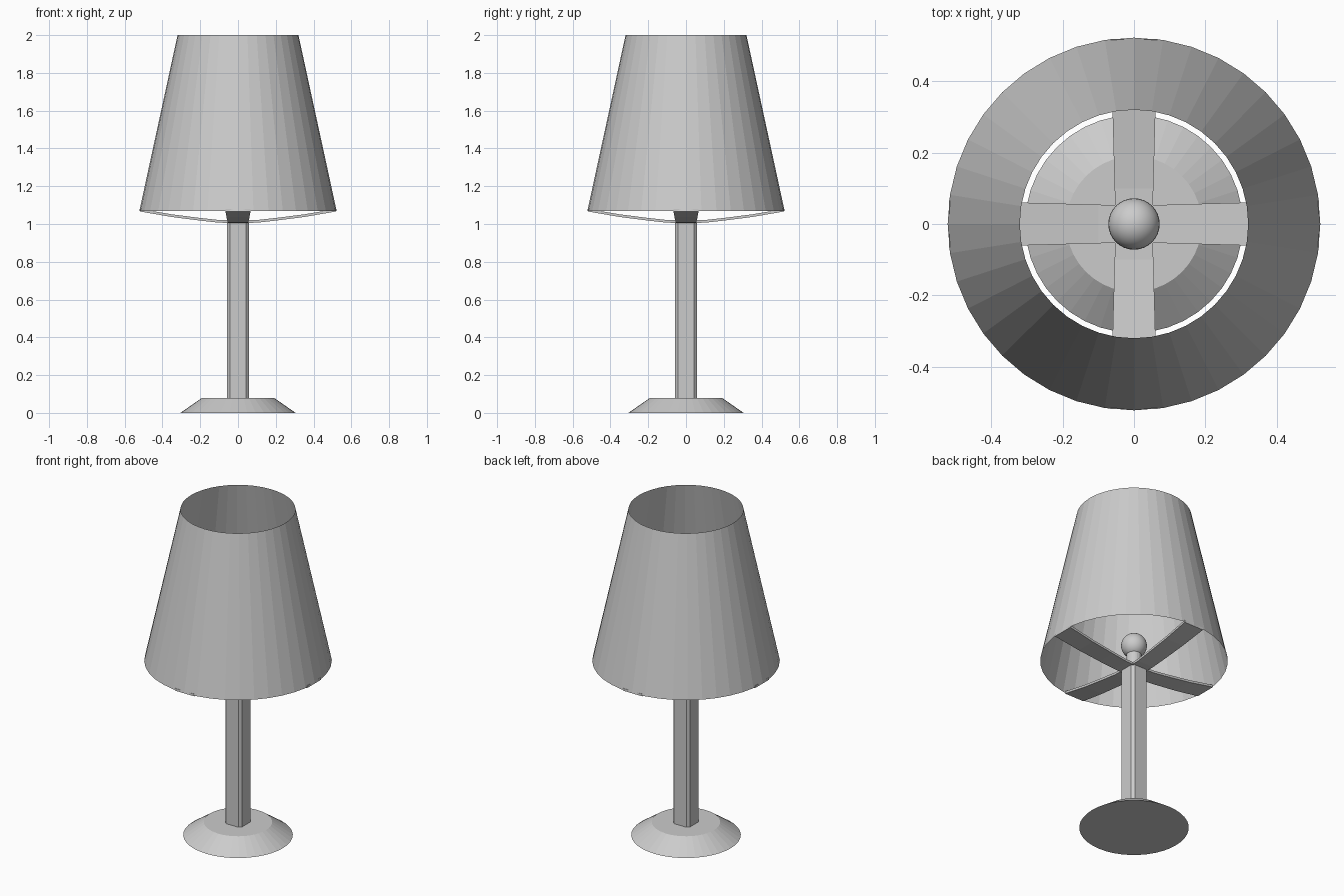
import bpy, bmesh, math
from mathutils import Matrix

if "Cube" in bpy.data.objects:
    bpy.data.objects.remove(bpy.data.objects["Cube"])

grey = bpy.data.materials.new("light grey")
grey.diffuse_color = (0.6, 0.6, 0.6, 1)
grey.use_nodes = True
grey.node_tree.nodes["Principled BSDF"].inputs["Base Color"].default_value = grey.diffuse_color


def finish(bm, name, smooth=False):
    """Turn a bmesh into a named, coloured object."""
    me = bpy.data.meshes.new(name)
    for f in bm.faces:
        f.smooth = smooth
    bm.to_mesh(me)
    bm.free()
    me.materials.append(grey)
    ob = bpy.data.objects.new(name, me)
    bpy.context.collection.objects.link(ob)
    return ob


def frustum(name, r0, r1, z0, z1, sides, caps):
    bm = bmesh.new()
    bmesh.ops.create_cone(bm, cap_ends=caps, segments=sides, radius1=r0, radius2=r1,
                          depth=z1 - z0, matrix=Matrix.Translation((0, 0, (z0 + z1) / 2)))
    return finish(bm, name)


# Base and open shade
frustum("base", 0.305, 0.19, 0, 0.08, 40, True)
frustum("shade", 0.522, 0.32, 1.07, 2.0, 40, False)

# Square post with chamfered corners
bm = bmesh.new()
h, c = 0.057, 0.042
outline = [(h, -c), (h, c), (c, h), (-c, h), (-h, c), (-h, -c), (-c, -h), (c, -h)]
foot = bm.faces.new([bm.verts.new((x, y, 0.07)) for x, y in outline])
top = bmesh.ops.extrude_face_region(bm, geom=[foot])["geom"]
bmesh.ops.translate(bm, vec=(0, 0, 0.95), verts=[v for v in top if isinstance(v, bmesh.types.BMVert)])
bmesh.ops.recalc_face_normals(bm, faces=bm.faces)
finish(bm, "post")

# Four curved arms: (radius, underside height, half width)
path = [(0.0, 1.005, 0.053), (0.1, 1.007, 0.054), (0.2, 1.018, 0.057),
        (0.35, 1.037, 0.061), (0.518, 1.066, 0.066)]
thick = 0.014
for i in range(4):
    bm = bmesh.new()
    rings = [[bm.verts.new(p) for p in ((r, -w, z), (r, w, z), (r, w, z + thick), (r, -w, z + thick))]
             for r, z, w in path]
    for a, b in zip(rings, rings[1:]):
        for k in range(4):
            n = (k + 1) % 4
            bm.faces.new((a[k], a[n], b[n], b[k]))
    bm.faces.new(rings[0])
    bm.faces.new(rings[-1])
    bmesh.ops.recalc_face_normals(bm, faces=bm.faces)
    bmesh.ops.rotate(bm, verts=bm.verts, matrix=Matrix.Rotation(i * math.pi / 2, 3, 'Z'))
    finish(bm, f"shade_arm_{i + 1}")

# Socket and round bulb
frustum("bulb_socket", 0.042, 0.042, 1.01, 1.12, 24, True)
bm = bmesh.new()
bmesh.ops.create_uvsphere(bm, u_segments=32, v_segments=16, radius=0.072,
                          matrix=Matrix.Translation((0, 0, 1.168)))
finish(bm, "bulb", True)
